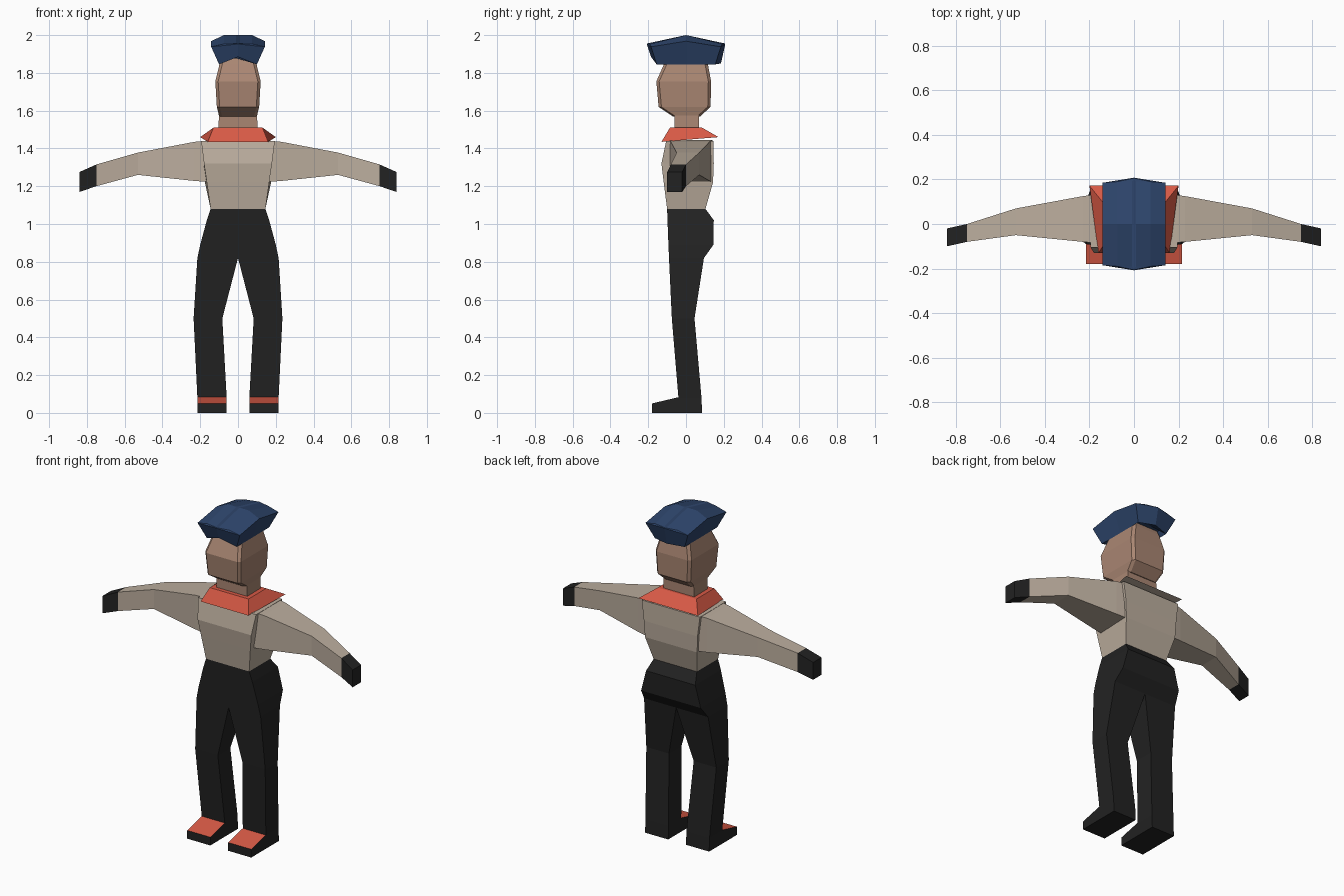
import bpy
import bmesh

if "Cube" in bpy.data.objects:
    bpy.data.objects.remove(bpy.data.objects["Cube"], do_unlink=True)


def material(name, rgb):
    m = bpy.data.materials.new(name)
    m.use_nodes = True
    m.diffuse_color = (*rgb, 1)
    bsdf = m.node_tree.nodes["Principled BSDF"]
    bsdf.inputs["Base Color"].default_value = (*rgb, 1)
    bsdf.inputs["Roughness"].default_value = 0.8
    return m


SHIRT = material("beige shirt", (0.50, 0.42, 0.34))
BLACK = material("black cloth", (0.016, 0.016, 0.016))
RED = material("red", (0.68, 0.10, 0.06))
SKIN = material("skin", (0.40, 0.24, 0.17))
BLUE = material("navy blue", (0.027, 0.06, 0.15))


def loft(name, rings, mats, rule=None, mirror=False):
    """Bridge equal-sized rings, cap both ends, colour faces by rule."""
    bm = bmesh.new()
    rows = [[bm.verts.new(p) for p in ring] for ring in rings]
    n = len(rows[0])
    for a, b in zip(rows, rows[1:]):
        for i in range(n):
            j = (i + 1) % n
            bm.faces.new((a[i], a[j], b[j], b[i]))
    bm.faces.new(rows[0])
    bm.faces.new(rows[-1])
    if mirror:
        geom = bm.verts[:] + bm.edges[:] + bm.faces[:]
        copy = bmesh.ops.duplicate(bm, geom=geom)["geom"]
        for v in copy:
            if isinstance(v, bmesh.types.BMVert):
                v.co.x = -v.co.x
    bmesh.ops.recalc_face_normals(bm, faces=bm.faces[:])
    for f in bm.faces:
        f.material_index = rule(f) if rule else 0
    mesh = bpy.data.meshes.new(name)
    bm.to_mesh(mesh)
    bm.free()
    for m in mats:
        mesh.materials.append(m)
    obj = bpy.data.objects.new(name, mesh)
    bpy.context.collection.objects.link(obj)
    return obj


def level(x0, x1, y0, y1, z):
    """Horizontal rectangle."""
    return [(x0, y0, z), (x1, y0, z), (x1, y1, z), (x0, y1, z)]


def upright(x, y0, y1, z0, z1):
    """Rectangle facing along x."""
    return [(x, y0, z0), (x, y1, z0), (x, y1, z1), (x, y0, z1)]


def box_ring(w, y0, y1, z):
    return level(-w, w, y0, y1, z)


# Trousers: two mirrored halves meeting at the middle
loft("trousers", [
    level(0.06, 0.215, -0.04, 0.085, 0),
    level(0.06, 0.215, -0.04, 0.082, 0.08),
    level(0.083, 0.235, -0.075, 0.045, 0.5),
    level(0.0, 0.215, -0.09, 0.095, 0.82),
    level(0.0, 0.2, -0.093, 0.145, 0.89),
    level(0.0, 0.165, -0.098, 0.147, 1.02),
    level(0.0, 0.145, -0.10, 0.103, 1.08),
], [BLACK], mirror=True)

# Shoes: wedge toes with red tops
loft("shoes", [
    [(x, -0.18, 0), (x, -0.03, 0), (x, -0.04, 0.083), (x, -0.18, 0.05)]
    for x in (0.06, 0.215)
], [BLACK, RED], lambda f: int(f.normal.z > 0.5), mirror=True)

# Shirt body
loft("shirt", [
    box_ring(0.145, -0.10, 0.103, 1.08),
    [(-0.165, -0.118, 1.22), (0.165, -0.118, 1.22),
     (0.175, 0.143, 1.22), (-0.175, 0.143, 1.22)],
    box_ring(0.18, -0.13, 0.147, 1.32),
    box_ring(0.195, -0.105, 0.145, 1.44),
], [SHIRT])

# Sleeves and hands
loft("sleeves", [
    upright(0.12, -0.09, 0.14, 1.22, 1.445),
    upright(0.23, -0.08, 0.125, 1.228, 1.435),
    upright(0.53, -0.05, 0.07, 1.26, 1.378),
    upright(0.75, -0.08, 0.0, 1.2, 1.315),
], [SHIRT], mirror=True)
loft("hands", [
    upright(0.75, -0.08, 0.0, 1.2, 1.315),
    upright(0.84, -0.10, -0.02, 1.17, 1.275),
], [BLACK], mirror=True)

# Scarf collar with a shirt-coloured underside
loft("scarf", [
    [(-0.16, -0.13, 1.435), (0.16, -0.13, 1.435),
     (0.2, 0.172, 1.46), (-0.2, 0.172, 1.46)],
    box_ring(0.13, -0.085, 0.085, 1.51),
], [SHIRT, RED], lambda f: int(f.normal.z > 0))


def head_ring(w, front, back, z, cut=0.015):
    """Rectangle with narrow bevelled corners."""
    inner = w - cut
    return [(-inner, front, z), (inner, front, z), (w, front + cut, z),
            (w, back - cut, z), (inner, back, z), (-inner, back, z),
            (-w, back - cut, z), (-w, front + cut, z)]


# Neck and head
loft("neck", [box_ring(0.105, -0.06, 0.07, 1.48),
              box_ring(0.1, -0.06, 0.07, 1.59)], [SKIN])
loft("head", [
    head_ring(0.1, -0.07, 0.075, 1.57),
    head_ring(0.112, -0.145, 0.13, 1.62),
    head_ring(0.12, -0.157, 0.133, 1.755),
    head_ring(0.097, -0.115, 0.115, 1.85),
    head_ring(0.085, -0.095, 0.1, 1.89),
], [SKIN])


def hat_ring(w, mid, corner_y, tip_y, corner_z, front_z, back_z):
    """Outline with pointed front and back centres."""
    side_z = corner_z + mid
    return [(-w, -corner_y, corner_z), (0, -tip_y, front_z),
            (w, -corner_y, corner_z), (w, 0, side_z),
            (w, corner_y, corner_z), (0, tip_y, back_z),
            (-w, corner_y, corner_z), (-w, 0, side_z)]


# Cap: flared band, then a crown with a ridge across the middle
loft("cap", [
    [(x * 0.8, y * 0.8, 1.875) for x, y, z in
     hat_ring(0.1, 0, 0.155, 0.16, 0, 0, 0)],
    hat_ring(0.1, 0, 0.155, 0.185, 1.845, 1.885, 1.85),
    hat_ring(0.142, 0.03, 0.185, 0.208, 1.938, 1.953, 1.953),
    [(-0.075, -0.19, 1.953), (0, -0.206, 1.955), (0.075, -0.19, 1.953),
     (0.075, 0, 2), (0.075, 0.19, 1.953), (0, 0.206, 1.955),
     (-0.075, 0.19, 1.953), (-0.075, 0, 2)],
    [(-0.01, -0.19, 1.957), (0, -0.2, 1.957), (0.01, -0.19, 1.957),
     (0.01, 0, 2), (0.01, 0.19, 1.957), (0, 0.2, 1.957),
     (-0.01, 0.19, 1.957), (-0.01, 0, 2)],
], [BLUE])
